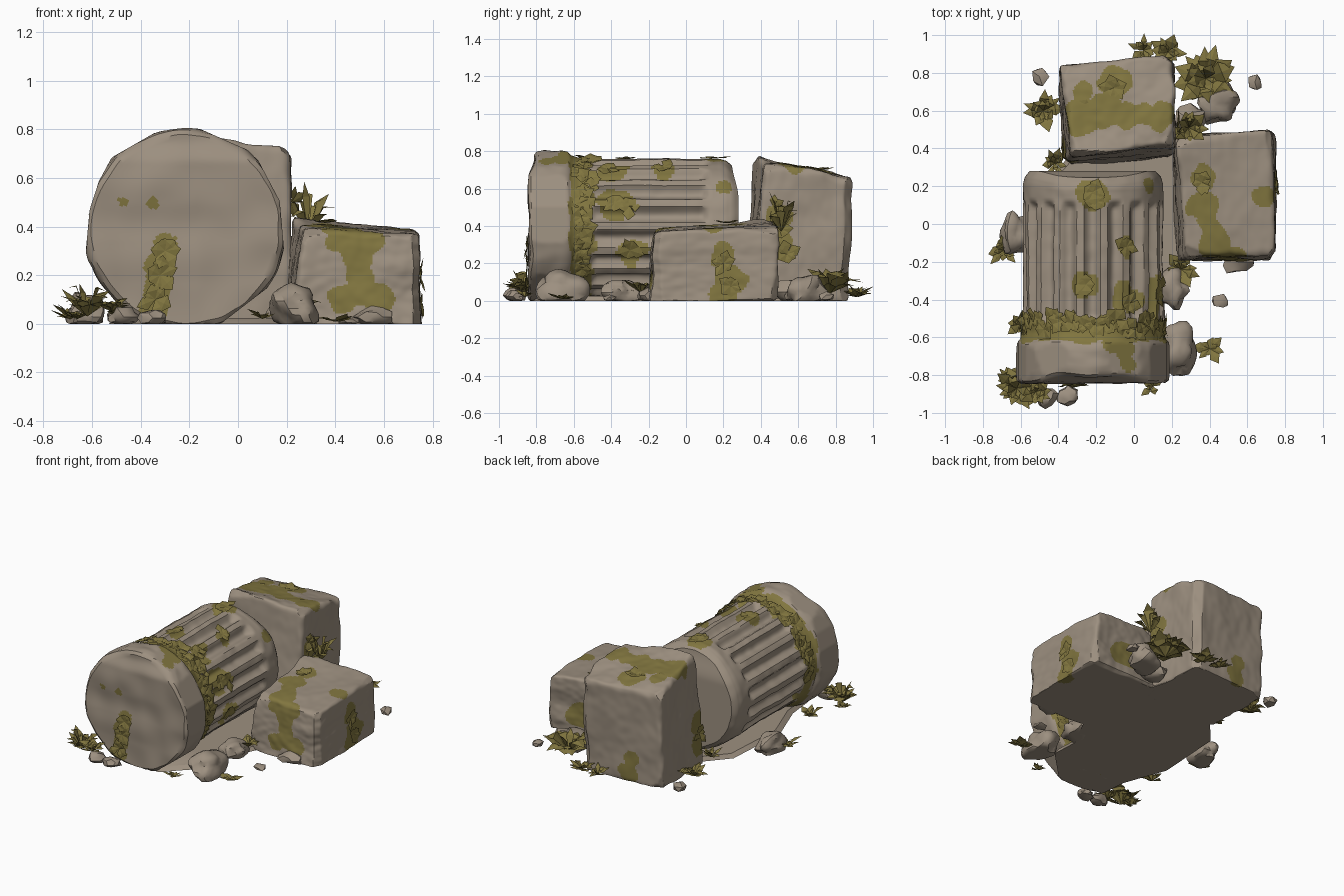
import bpy, bmesh, math, random
from mathutils import Vector, noise

random.seed(4)
if "Cube" in bpy.data.objects:
    bpy.data.objects.remove(bpy.data.objects["Cube"])


def material(name, rgb):
    m = bpy.data.materials.new(name)
    m.use_nodes = True
    m.diffuse_color = (*rgb, 1)
    bsdf = next(n for n in m.node_tree.nodes if n.type == "BSDF_PRINCIPLED")
    bsdf.inputs["Base Color"].default_value = (*rgb, 1)
    bsdf.inputs["Roughness"].default_value = 0.9
    return m


STONE = material("weathered stone", (0.335, 0.277, 0.215))
MOSS = material("moss green", (0.22, 0.18, 0.05))


def wobble(p, scale):
    return noise.noise(Vector(p) * scale)


def finish(name, bm, moss=None, solid=True, angle=35):
    """Turn a bmesh into an object; moss(centre) picks the mossy faces."""
    if solid:
        bmesh.ops.recalc_face_normals(bm, faces=bm.faces)
    for f in bm.faces:
        if moss:
            f.material_index = int(moss(f.calc_center_median()))
    me = bpy.data.meshes.new(name)
    bm.to_mesh(me)
    bm.free()
    me.materials.append(STONE if solid else MOSS)
    if solid:
        me.materials.append(MOSS)
    ob = bpy.data.objects.new(name, me)
    bpy.context.collection.objects.link(ob)
    bpy.ops.object.select_all(action="DESELECT")
    ob.select_set(True)
    bpy.context.view_layer.objects.active = ob
    if solid:
        bpy.ops.object.shade_smooth_by_angle(angle=math.radians(angle))


def patches(blobs):
    """Rule for mossy faces: inside any wobbly ball (x, y, z, radius)."""
    def rule(c):
        k = 1 + 0.4 * wobble(c, 11)
        return any((c - Vector(b[:3])).length < b[3] * k for b in blobs)
    return rule


# Fallen column: lathed along y, with flutes on the shaft
CX, CZ, R = -0.217, 0.39, 0.37
FLUTES, SEGS, PHASE = 18, 240, math.radians(79)


def smooth(a, b, t):
    t = min(1, max(0, (t - a) / (b - a)))
    return t * t * (3 - 2 * t)


def shaft_point(a, y, r=R):
    return Vector((CX + r * math.sin(a), y, CZ + r * math.cos(a)))


def column():
    keys = [(0, -0.84), (0.385, -0.84), (0.405, -0.825), (0.414, -0.79), (0.414, -0.66),
            (0.405, -0.63), (0.385, -0.61), (R, -0.57), (R, 0.21), (0.36, 0.25),
            (0.335, 0.28), (0, 0.28)]
    rows = []
    for (r0, y0), (r1, y1) in zip(keys, keys[1:]):
        n = max(1, round(math.hypot(r1 - r0, y1 - y0) / 0.016))
        rows += [(r0 + (r1 - r0) * i / n, y0 + (y1 - y0) * i / n) for i in range(n)]
    rows.append(keys[-1])
    # flat chips knocked off the drum rim: angle and distance from the axis
    chips = [(random.uniform(0, 6.28), random.uniform(0.396, 0.408)) for _ in range(10)]
    bm = bmesh.new()
    rings = []
    for r, y in rows:
        ring = []
        groove = 0.036 * smooth(-0.53, -0.48, y) * (1 - smooth(0.08, 0.13, y))
        for s in range(SEGS):
            a = 2 * math.pi * s / SEGS
            p = shaft_point(a, y, r)
            rough = 0.022 if y < -0.6 else 0.018
            rr = r * (1 + rough * wobble(p, 5) + 0.012 * wobble(p, 14))
            rr -= groove * max(0, (math.cos(FLUTES * (a - PHASE)) + 0.4) / 1.4) ** 0.6
            if y < -0.6:
                for ca, d in chips:
                    if math.cos(a - ca) > 0.8:
                        rr = min(rr, d / math.cos(a - ca))
            p = shaft_point(a, y, rr)
            # worn upper rims and an uneven front face
            if y < -0.6:
                p.y += 0.015 * wobble((p.x, 0, p.z), 6)
                p.y += 0.035 * smooth(0.66, 0.76, p.z) * smooth(0.65, 0.8, -y)
            p.y -= 0.035 * smooth(0.55, 0.74, p.z) * smooth(0.1, 0.28, y)
            p.z = max(p.z, 0)
            ring.append(bm.verts.new(p))
        rings.append(ring)
    for A, B in zip(rings, rings[1:]):
        for i in range(SEGS):
            j = (i + 1) % SEGS
            bm.faces.new((A[i], A[j], B[j], B[i]))
    bmesh.ops.remove_doubles(bm, verts=bm.verts, dist=1e-5)
    spots = patches([(-0.35, -0.84, 0.06, 0.06), (-0.33, -0.84, 0.14, 0.06),
                     (-0.32, -0.84, 0.23, 0.06), (-0.3, -0.84, 0.33, 0.05),
                     (-0.47, -0.84, 0.5, 0.02), (-0.35, -0.84, 0.5, 0.026),
                     (-0.22, 0.16, 0.76, 0.09), (-0.25, -0.32, 0.76, 0.08),
                     (-0.02, -0.12, 0.7, 0.06), (-0.02, -0.4, 0.7, 0.09),
                     (0.12, -0.38, 0.52, 0.1), (-0.04, -0.66, 0.77, 0.06),
                     (-0.02, -0.74, 0.77, 0.05), (-0.1, -0.62, 0.78, 0.07),
                     (0.14, -0.28, 0.25, 0.09), (0.08, 0.2, 0.61, 0.04)])

    def rule(c):
        w = wobble(c, 8)
        return spots(c) or (-0.62 + 0.03 * w < c.y < -0.51 + 0.09 * w)
    finish("fallen_column", bm, rule)


column()


# Toppled blocks: chipped rounded boxes stretched between eight corners
def block(name, low, high, blobs, seed):
    rnd = random.Random(seed)
    cuts = []
    for _ in range(14):
        n = [rnd.choice((-1, 1)) * rnd.uniform(0.6, 1) for _ in range(3)]
        n[rnd.randrange(3)] *= rnd.uniform(0, 0.4)
        n = Vector(n).normalized()
        cuts.append((n, sum(abs(t) for t in n) - rnd.uniform(0.08, 0.13)))
    bm = bmesh.new()
    bmesh.ops.create_cube(bm, size=2)
    bmesh.ops.subdivide_edges(bm, edges=bm.edges, cuts=55, use_grid_fill=True)
    base = [Vector((x, y, -0.015)) for x, y in low]
    top = [Vector(p) for p in high]
    for v in bm.verts:
        p = v.co.copy()
        r = 0.1 + 0.08 * wobble(p + Vector((seed, 0, 0)), 2.2)
        q = Vector([max(r - 1, min(1 - r, t)) for t in p])
        if (p - q).length > 0:
            p = q + (p - q).normalized() * r
        for n, d in cuts:
            p -= n * max(0, p.dot(n) - d)
        p *= 1 + 0.045 * wobble(p + Vector((0, seed, 0)), 1.6) + 0.012 * wobble(p, 5)
        u, w, h = (p + Vector((1, 1, 1))) / 2

        def quad(c):
            return c[0].lerp(c[1], u).lerp(c[3].lerp(c[2], u), w)
        v.co = quad(base).lerp(quad(top), h)
        v.co.z = max(0, v.co.z)
    finish(name, bm, patches(blobs), angle=30)


block("low_block", [(0.22, -0.2), (0.76, -0.19), (0.75, 0.49), (0.2, 0.47)],
      [(0.27, -0.17, 0.39), (0.74, -0.17, 0.37), (0.73, 0.5, 0.39), (0.22, 0.45, 0.44)],
      [(0.43, -0.18, 0.35, 0.06), (0.53, -0.18, 0.34, 0.07), (0.49, -0.18, 0.28, 0.07),
       (0.5, -0.19, 0.2, 0.06), (0.44, -0.2, 0.1, 0.07), (0.51, -0.2, 0.12, 0.06),
       (0.58, -0.2, 0.09, 0.07), (0.36, 0.25, 0.42, 0.085), (0.36, 0.11, 0.42, 0.08),
       (0.38, 0.02, 0.41, 0.05), (0.42, -0.09, 0.4, 0.09), (0.68, 0.15, 0.39, 0.06),
       (0.75, 0.2, 0.24, 0.07), (0.75, 0.24, 0.12, 0.08), (0.75, 0.2, 0.03, 0.07),
       (0.5, 0.49, 0.15, 0.1)], 3)
block("tall_block", [(-0.38, 0.31), (0.23, 0.35), (0.2, 0.87), (-0.4, 0.84)],
      [(-0.33, 0.36, 0.78), (0.21, 0.42, 0.74), (0.21, 0.9, 0.65), (-0.39, 0.84, 0.67)],
      [(-0.27, 0.57, 0.72, 0.1), (-0.15, 0.6, 0.72, 0.1), (-0.04, 0.57, 0.72, 0.08),
       (0.05, 0.58, 0.71, 0.07), (0.14, 0.57, 0.7, 0.08), (-0.11, 0.75, 0.69, 0.09),
       (0.21, 0.48, 0.3, 0.08), (0.21, 0.5, 0.45, 0.07), (-0.15, 0.85, 0.06, 0.07),
       (-0.17, 0.85, 0.16, 0.06), (-0.36, 0.4, 0.15, 0.08), (-0.36, 0.39, 0.3, 0.08),
       (-0.28, 0.7, 0.71, 0.06)], 8)


# Thin ground slab joining the pieces
def ground():
    outline = [(0.68, -0.12), (0.7, 0.42), (0.24, 0.46), (0.14, 0.8), (-0.32, 0.76),
               (-0.36, 0.34), (-0.5, 0.18), (-0.53, -0.3), (-0.42, -0.6), (-0.4, -0.8),
               (-0.05, -0.82), (0.17, -0.6), (0.16, -0.4), (0.24, -0.26), (0.3, -0.13)]
    bm = bmesh.new()
    lower = bm.faces.new([bm.verts.new((x, y, 0)) for x, y in outline])
    up = bmesh.ops.extrude_face_region(bm, geom=[lower], use_keep_orig=True)["geom"]
    for v in up:
        if isinstance(v, bmesh.types.BMVert):
            v.co = Vector((v.co.x * 0.95, v.co.y * 0.95, 0.025))
    finish("ground_slab", bm)


ground()


# Loose rocks and chips, flat underneath
def rock(i, x, y, rx, ry, h, detail=2):
    bm = bmesh.new()
    bmesh.ops.create_icosphere(bm, subdivisions=detail, radius=1)
    for v in bm.verts:
        d = v.co * (1 + 0.45 * wobble(v.co + Vector((i * 7, 0, 0)), 1.3))
        v.co = (x + rx * d.x, y + ry * d.y, max(0, h * (0.4 + 0.6 * d.z)))
    finish("loose_rock_%d" % i, bm)


for i, spec in enumerate([
        (0.24, -0.67, 0.1, 0.13, 0.16, 3), (-0.63, -0.05, 0.08, 0.11, 0.13, 3),
        (0.45, 0.64, 0.11, 0.1, 0.13, 3), (0.21, -0.34, 0.08, 0.1, 0.11, 3),
        (0.55, -0.2, 0.08, 0.06, 0.07), (-0.35, -0.91, 0.06, 0.05, 0.06),
        (-0.47, -0.92, 0.06, 0.05, 0.07), (0.46, -0.41, 0.045, 0.04, 0.03, 1),
        (-0.5, 0.78, 0.05, 0.05, 0.06, 1), (0.64, 0.75, 0.045, 0.05, 0.05, 1),
        (0.3, 0.55, 0.09, 0.08, 0.12)]):
    rock(i, *spec)


# Leaf clumps: pointed folded blades fanned round an axis
def clump(bm, at, axis, size, count, lift, width=0.28):
    axis = Vector(axis).normalized()
    side = axis.orthogonal().normalized()
    other = axis.cross(side)
    start = random.random() * 6
    for i in range(count):
        a = start + 2 * math.pi * (i + 0.6 * random.random()) / count
        out = side * math.cos(a) + other * math.sin(a)
        across = axis.cross(out) * size * width * random.uniform(0.7, 1.3)
        length = size * random.uniform(0.6, 1.15)
        rise = lift * random.uniform(0.5, 1.2)
        mid = Vector(at) + out * length * 0.55 + axis * length * rise
        tip = Vector(at) + out * length + axis * length * rise * random.uniform(0.7, 1.5)
        pts = [Vector(at), mid + across - axis * size * 0.06, tip,
               mid - across - axis * size * 0.06, mid]
        for p in pts:
            p.z = max(p.z, 0.003)
        b, l, t, r, m = [bm.verts.new(p) for p in pts]
        for tri in ((b, m, l), (l, m, t), (b, r, m), (r, t, m)):
            bm.faces.new(tri)


# Plants growing around the foot of the ruin: x, y, z, size, leaf count, lift
for i, (x, y, z, size, count, lift) in enumerate([
        (0.38, 0.77, 0.04, 0.165, 18, 0.6), (-0.48, 0.6, 0.03, 0.105, 14, 0.5),
        (0.18, 0.91, 0.02, 0.095, 12, 0.4), (0.05, 0.92, 0.02, 0.08, 8, 0.4),
        (0.29, 0.51, 0.37, 0.1, 9, 1.1), (-0.69, -0.14, 0.02, 0.09, 10, 0.4),
        (-0.62, -0.87, 0.03, 0.12, 14, 0.7), (-0.52, -0.89, 0.05, 0.09, 12, 0.5),
        (-0.66, -0.82, 0.02, 0.07, 8, 0.4), (0.4, -0.66, 0.01, 0.09, 7, 0.2),
        (0.25, -0.24, 0.04, 0.1, 9, 0.5), (-0.6, -0.53, 0.05, 0.08, 8, 0.6),
        (0.1, -0.86, 0.02, 0.07, 5, 0.4), (-0.42, 0.32, 0.04, 0.08, 8, 0.6)]):
    bm = bmesh.new()
    clump(bm, (x, y, z), (0, 0, 1), size, count, lift)
    clump(bm, (x, y, z), (0, 0, 1), size * 0.6, count // 2, lift * 2)
    finish("leafy_plant_%d" % i, bm, solid=False)

# Ragged moss collar hugging the shaft beside the drum
bm = bmesh.new()
for i in range(26):
    a = -1.7 + 3.9 * i / 25
    p = shaft_point(a, -0.55 + random.uniform(-0.03, 0.05), R + 0.004)
    clump(bm, p, (math.sin(a), 0, math.cos(a)), random.uniform(0.06, 0.085), 5, 0.2, 0.42)
for a, y in ((0, 0.17), (0.05, 0.12), (-0.1, -0.32), (0.5, -0.12), (0.55, -0.42),
             (1.2, -0.38), (1.25, -0.3), (1.9, -0.3)):
    clump(bm, shaft_point(a, y, R + 0.002), (math.sin(a), 0, math.cos(a)), 0.075, 5, 0.12, 0.42)
finish("moss_collar", bm, solid=False)

# Moss scraps clinging to the drum face and the blocks
bm = bmesh.new()
for at, axis in (((-0.34, -0.845, 0.1), (0, -1, 0)), ((-0.32, -0.845, 0.2), (0, -1, 0)),
                 ((-0.3, -0.845, 0.3), (0, -1, 0)), ((0.745, 0.2, 0.2), (1, 0, 0)),
                 ((0.75, 0.24, 0.08), (1, 0, 0)), ((0.36, 0.22, 0.415), (0, 0, 1)),
                 ((0.22, 0.47, 0.5), (1, -0.5, 0)), ((0.225, 0.5, 0.38), (1, 0, 0)),
                 ((0.23, 0.54, 0.25), (1, 0, 0)), ((-0.11, 0.72, 0.7), (0, 0, 1)),
                 ((-0.28, 0.6, 0.71), (0, 0, 1)), ((-0.37, 0.38, 0.22), (-1, 0, 0))):
    clump(bm, at, axis, 0.075, 6, 0.2, 0.42)
finish("moss_scraps", bm, solid=False)
